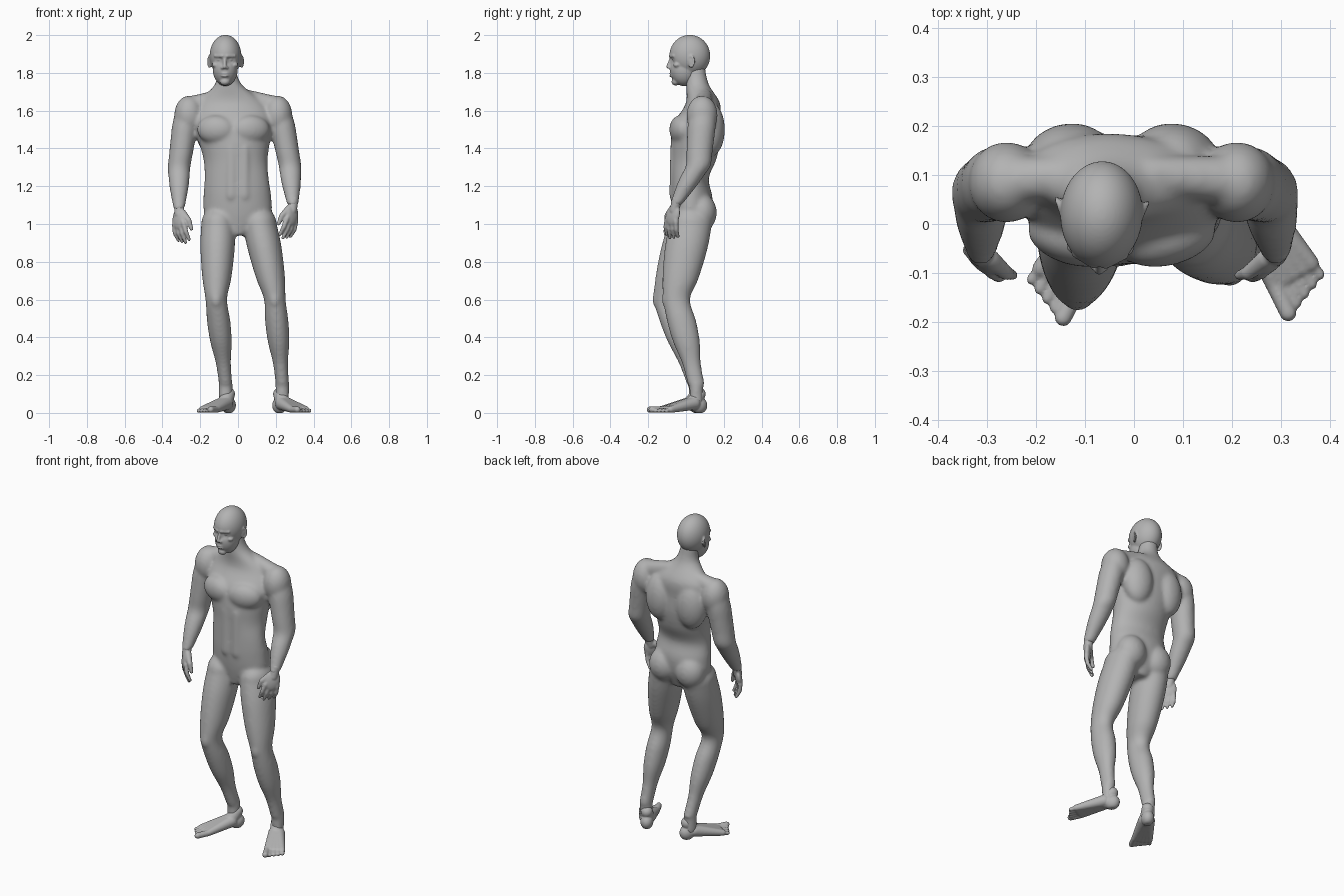
import bpy, bmesh, math
from mathutils import Matrix, Vector

default_cube = bpy.data.objects.get("Cube")
if default_cube:
    bpy.data.objects.remove(default_cube, do_unlink=True)

skin = bpy.data.materials.new("plain_grey")
skin.use_nodes = True
grey = (0.45, 0.45, 0.45, 1)
skin.diffuse_color = grey
skin.node_tree.nodes["Principled BSDF"].inputs["Base Color"].default_value = grey


def catmull_rom(points, steps=4):
    """Smoothly interpolated copies of the given vectors."""
    padded = [points[0], *points, points[-1]]
    result = []
    for before, start, end, after in zip(padded, padded[1:], padded[2:], padded[3:]):
        leaving, arriving = (end - before) / 2, (after - start) / 2
        for step in range(steps):
            t = step / steps
            blend = t * t * (3 - 2 * t)
            result.append(start + (end - start) * blend
                          + leaving * t * (1 - t) ** 2 - arriving * t * t * (1 - t))
    return result + [points[-1]]


def loft(bm, centres, widths, depths, yaw=0.0, segments=32):
    """Skin a closed tube over horizontal elliptical rings."""
    rings = [Vector((*centre, width, depth))
             for centre, width, depth in zip(centres, widths, depths)]
    turn = Matrix.Rotation(yaw, 3, 'Z')
    loops = []
    for x, y, z, width, depth in catmull_rom(rings):
        loop = []
        for index in range(segments):
            angle = math.tau * index / segments
            offset = turn @ Vector((math.cos(angle) * width, math.sin(angle) * depth, 0))
            loop.append(bm.verts.new(Vector((x, y, z)) + offset))
        loops.append(loop)
    for low, high in zip(loops, loops[1:]):
        for index in range(segments):
            previous = index - 1
            bm.faces.new((low[previous], low[index], high[index], high[previous]))
    bm.faces.new(loops[0])
    bm.faces.new(loops[-1])


def blob(bm, centre, radii, yaw=0.0, detail=8):
    """Ellipsoid."""
    matrix = (Matrix.Translation(centre) @ Matrix.Rotation(yaw, 4, 'Z')
              @ Matrix.Diagonal((*radii, 1)))
    bmesh.ops.create_uvsphere(bm, u_segments=detail * 2, v_segments=detail,
                              radius=1, matrix=matrix)


def rod(bm, start, end, start_radius, end_radius):
    """Tapered capsule between two points."""
    start, end = Vector(start), Vector(end)
    axis = end - start
    matrix = (Matrix.Translation((start + end) / 2)
              @ axis.to_track_quat('Z', 'Y').to_matrix().to_4x4())
    bmesh.ops.create_cone(bm, cap_ends=True, segments=16, radius1=start_radius,
                          radius2=end_radius, depth=axis.length, matrix=matrix)
    blob(bm, start, [start_radius] * 3)
    blob(bm, end, [end_radius] * 3)


def limb(bm, top, joint, bottom, widths, flatness):
    """Two-segment limb whose widths are spread evenly from top to bottom."""
    top, joint, bottom = Vector(top), Vector(joint), Vector(bottom)
    half = len(widths) // 2
    centres = [top.lerp(joint, index / half) for index in range(half)]
    centres += [joint.lerp(bottom, index / half) for index in range(half + 1)]
    loft(bm, centres, widths, [width * flatness for width in widths])
    blob(bm, top, (widths[0], widths[0] * flatness, widths[0]), detail=16)


def finish(name, bm, voxel, softness, matrix=Matrix()):
    """Fuse the overlapping pieces into one smooth surface."""
    bm.transform(matrix)
    bmesh.ops.recalc_face_normals(bm, faces=bm.faces)
    mesh = bpy.data.meshes.new(name)
    bm.to_mesh(mesh)
    bm.free()
    mesh.materials.append(skin)
    obj = bpy.data.objects.new(name, mesh)
    bpy.context.scene.collection.objects.link(obj)
    fuse = obj.modifiers.new("fuse", 'REMESH')
    fuse.mode = 'VOXEL'
    fuse.voxel_size = voxel
    fuse.use_smooth_shade = True
    soften = obj.modifiers.new("soften", 'SMOOTH')
    soften.factor = 0.5
    soften.iterations = softness


# Torso and neck: evenly stacked rings that lean sideways towards the head
body = bmesh.new()
torso_widths = (.06, .17, .18, .17, .17, .19, .21, .18, .07, .05)
torso_depths = (.07, .1, .11, .1, .12, .13, .12, .09, .06, .05)
torso_offsets = (.02, .03, .03, .02, .04, .05, .06, .09, .06, .05)
count = len(torso_widths)
spine = [(-.065 * (level / (count - 1)) ** 2, offset, .94 + level / 10)
         for level, offset in enumerate(torso_offsets)]
loft(body, spine, torso_widths, torso_depths, yaw=-.06)

# Muscle masses on each side of the torso
middle = -.025
for side in (-1, 1):
    blob(body, (middle + side * .095, -.03, 1.5), (.1, .055, .075), side / 4, 16)
    blob(body, (middle + side * .11, .135, 1.5), (.09, .07, .14), -side / 5, 16)
    blob(body, (side * .09, .083, 1.06), (.09, .08, .1), detail=16)
    blob(body, (middle + side * .235, .085, 1.575), (.078, .083, .105), detail=16)
    rod(body, (middle + side * .06, .1, 1.675), (middle + side * .215, .09, 1.63), .04, .05)
    rod(body, (side * .035, -.06, 1.4), (side * .035, -.06, 1.15), .025, .03)

# Arms
arm_widths = (.06, .068, .066, .063, .06, .056, .05, .04, .03)
right_wrist, left_wrist = Vector((-.312, -.055, 1.08)), Vector((.29, -.055, 1.1))
limb(body, (-.27, .09, 1.6), (-.312, .065, 1.3), right_wrist, arm_widths, 1.1)
limb(body, (.22, .09, 1.6), (.275, .065, 1.31), left_wrist, arm_widths, 1.1)

# Legs, kneecaps and ankles
leg_widths = (.09, .092, .086, .075, .057, .062, .057, .04, .036)
for hip, knee, ankle in (((-.105, .02, 1), (-.115, -.1, .6), (-.065, .05, .15)),
                         ((.115, .025, 1), (.195, -.05, .6), (.235, .055, .15))):
    limb(body, hip, knee, ankle, leg_widths, 1.25)
    blob(body, Vector(knee) + Vector((0, -.05, 0)), (.03, .03, .045))
    rod(body, ankle, Vector(ankle) + Vector((0, 0, -.09)), .037, .035)
finish("body", body, .01, 10)

# Head: cranium and jaw
head = bmesh.new()
blob(head, (0, .02, 1.89), (.084, .108, .111), detail=32)
blob(head, (0, -.01, 1.82), (.066, .075, .09), detail=32)

# Pressed-in eye sockets
for vert in head.verts:
    if vert.co.y < 0:
        gap = math.hypot(abs(vert.co.x) - .03, vert.co.z - 1.87)
        vert.co.y += .018 * math.exp(-(gap / .016) ** 2)

# Nose, lips and chin
rod(head, (0, -.08, 1.875), (0, -.095, 1.833), .008, .01)
for height in (1.784, 1.796):
    blob(head, (0, -.077, height), (.022, .012, .006))
blob(head, (0, -.055, 1.753), (.027, .022, .02))

# Brows, eyes, nostrils, cheekbones and ears
for side in (-1, 1):
    rod(head, (side * .012, -.083, 1.889), (side * .052, -.062, 1.89), .009, .008)
    blob(head, (side * .03, -.06, 1.871), (.014, .012, .009))
    blob(head, (side * .012, -.086, 1.827), (.009, .01, .008))
    blob(head, (side * .05, -.045, 1.842), (.02, .02, .014))
    blob(head, (side * .082, .027, 1.86), (.007, .018, .03), -side * .4)
    rim = []
    for index in range(7):
        angle = math.tau * (index / 8 - .28)
        back = math.cos(angle) * .018
        rim.append((side * (.086 + back * .4), .03 + back, 1.86 + math.sin(angle) * .03))
    for start, end in zip(rim, rim[1:]):
        rod(head, start, end, .005, .005)
finish("head", head, .005, 3,
       Matrix.Translation((-.067, 0, 0)) @ Matrix.Rotation(-.04, 4, 'Z'))

# Hands: palm, four fingers and a thumb, curled towards the palm
for name, side, wrist, lean in (("right_hand", 1, right_wrist, 0),
                                ("left_hand", -1, left_wrist, .1)):
    hand = bmesh.new()
    rod(hand, (0, 0, .03), (0, 0, -.03), .027, .025)
    blob(hand, (0, 0, -.055), (.045, .02, .06), detail=16)
    for finger in range(4):
        across = .034 - .0225 * finger
        length = .09 - .01 * abs(finger - 1)
        knuckle = Vector((across, 0, -.085))
        bend = knuckle + Vector((across * .2, .01, -length * .55))
        tip = bend + Vector((0, .025, -length * .5))
        rod(hand, (across * .6, 0, -.05), knuckle, .016, .0145)
        rod(hand, knuckle, bend, .0135, .012)
        rod(hand, bend, tip, .012, .009)
    thumb = Vector((.056, .016, -.07))
    rod(hand, (.02, .006, -.025), thumb, .02, .015)
    rod(hand, thumb, thumb + Vector((.006, .015, -.045)), .015, .01)
    place = (Matrix.Translation(wrist) @ Matrix.Rotation(lean, 4, 'Y')
             @ Matrix.Rotation(-.25, 4, 'X') @ Matrix.Diagonal((side, 1, 1, 1))
             @ Matrix.Rotation(-math.pi / 4, 4, 'Z'))
    finish(name, hand, .005, 3, place)

# Feet: built along their length, turned outwards, flat soles
for name, side, heel in (("right_foot", -1, (-.05, .06, 0)),
                         ("left_foot", 1, (.22, .07, 0))):
    foot = bmesh.new()
    blob(foot, (0, .04, 0), (.037, .045, .045), detail=16)
    rod(foot, (0, .1, 0), (0, .05, .04), .035, .04)
    for toe in range(5):
        across = .04 - .0215 * toe
        radius = .0115 if toe else .0175
        ball = (across, .018, .2)
        rod(foot, (across * .3, .05, .04), ball, .035, .018)
        rod(foot, ball, (across * 1.1, radius, .265 - .009 * toe), radius, radius)
    for vert in foot.verts:
        vert.co.y = max(vert.co.y, 0)
    turn = math.pi / 6
    inward = Vector((-side * math.cos(turn), -math.sin(turn), 0))
    ahead = Vector((side * math.sin(turn), -math.cos(turn), 0))
    frame = Matrix((inward, Vector((0, 0, 1)), ahead)).transposed().to_4x4()
    finish(name, foot, .005, 3, Matrix.Translation(heel) @ frame)
